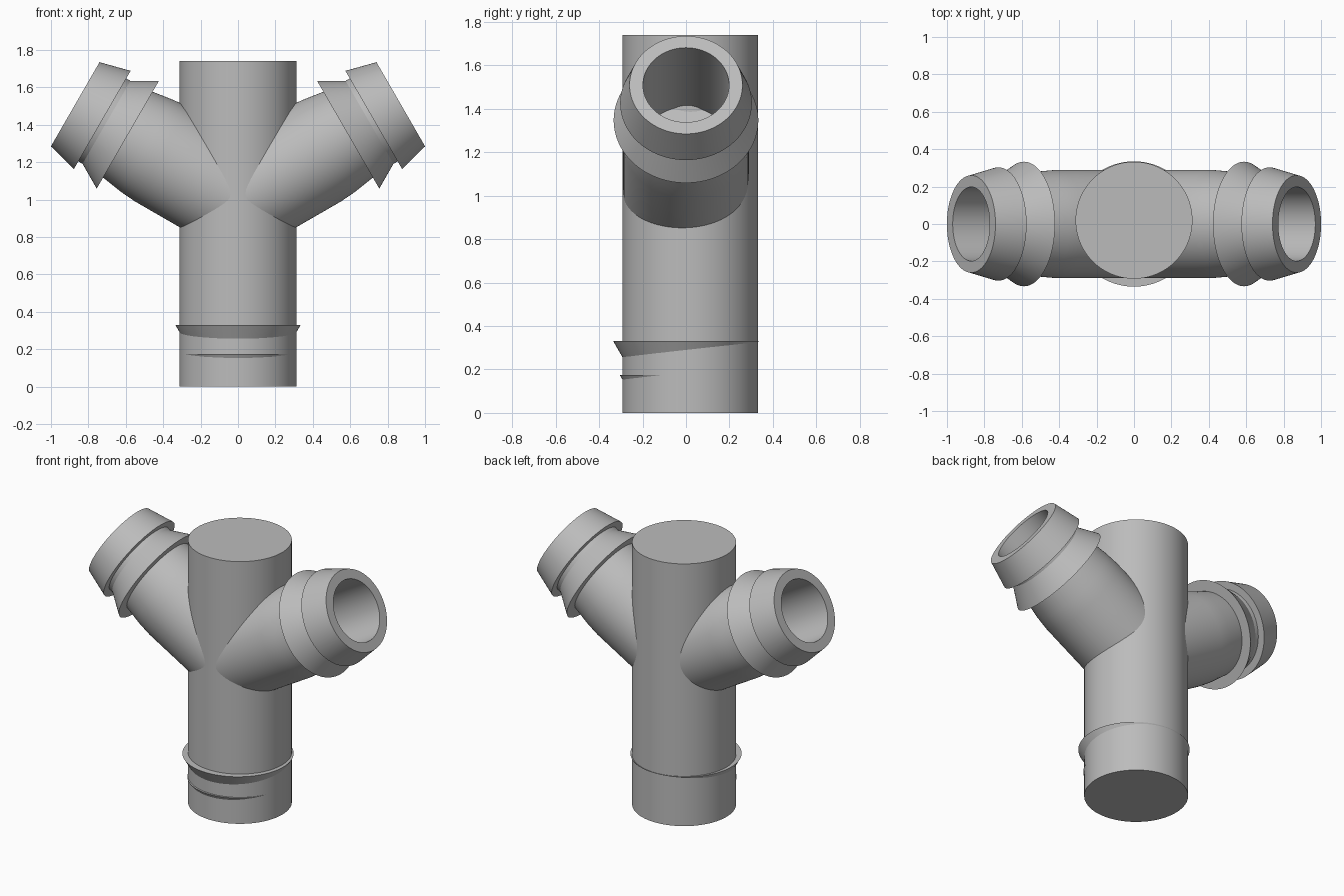
import bpy, bmesh, math
from mathutils import Matrix, Vector

if "Cube" in bpy.data.objects:
    bpy.data.objects.remove(bpy.data.objects["Cube"])

SIDES = 96

plastic = bpy.data.materials.new("grey plastic")
plastic.diffuse_color = (0.5, 0.5, 0.5, 1)
plastic.use_nodes = True
plastic.node_tree.nodes["Principled BSDF"].inputs["Base Color"].default_value = plastic.diffuse_color


def lathe(name, profile, matrix):
    """Spin a (radius, height) profile around z, then place it."""
    bm = bmesh.new()
    rings = []
    for r, h in profile:
        if r == 0:
            rings.append([bm.verts.new((0, 0, h))] * SIDES)
        else:
            rings.append([bm.verts.new((r * math.cos(math.tau * i / SIDES),
                                        r * math.sin(math.tau * i / SIDES), h))
                          for i in range(SIDES)])
    for a, b in zip(rings, rings[1:]):
        for i in range(SIDES):
            j = (i + 1) % SIDES
            corners = list(dict.fromkeys((a[i], a[j], b[j], b[i])))
            bm.faces.new(corners)
    bmesh.ops.recalc_face_normals(bm, faces=bm.faces)
    mesh = bpy.data.meshes.new(name)
    bm.to_mesh(mesh)
    bm.free()
    mesh.materials.append(plastic)
    obj = bpy.data.objects.new(name, mesh)
    obj.matrix_world = matrix
    bpy.context.collection.objects.link(obj)
    bpy.ops.object.select_all(action='DESELECT')
    obj.select_set(True)
    bpy.context.view_layer.objects.active = obj
    bpy.ops.object.shade_smooth_by_angle(angle=math.radians(12))
    return obj


# Upright pipe, closed at both ends and set slightly back
lathe("main_pipe", [(0, 0), (0.3125, 0), (0.3125, 1.74), (0, 1.74)],
      Matrix.Translation((0, 0.02, 0)))

# Barb rings on the lower pipe, only partly proud of it
lathe("lower_barb", [(0, 0.20), (0.26, 0.20), (0.335, 0.33), (0, 0.33)], Matrix())
lathe("lower_small_barb", [(0, 0.10), (0.262, 0.10), (0.305, 0.175), (0, 0.175)], Matrix())

# Side branches: tapered tube, barb, neck, flared end and blind bore
branch = [(0, 0.0), (0.29, 0.0), (0.29, 0.47), (0.283, 0.56), (0.265, 0.68),
          (0.333, 0.68), (0.256, 0.812), (0.256, 0.838),
          (0.303, 0.838), (0.26, 1.005),
          (0.198, 1.005), (0.198, 0.46), (0, 0.46)]
for side, label in ((1, "right"), (-1, "left")):
    axis = Vector((side * math.cos(math.radians(30)), 0, 0.5))
    turn = axis.to_track_quat('Z', 'Y').to_matrix().to_4x4()
    lathe(label + "_branch", branch, Matrix.Translation((0, 0, 1.007)) @ turn)
